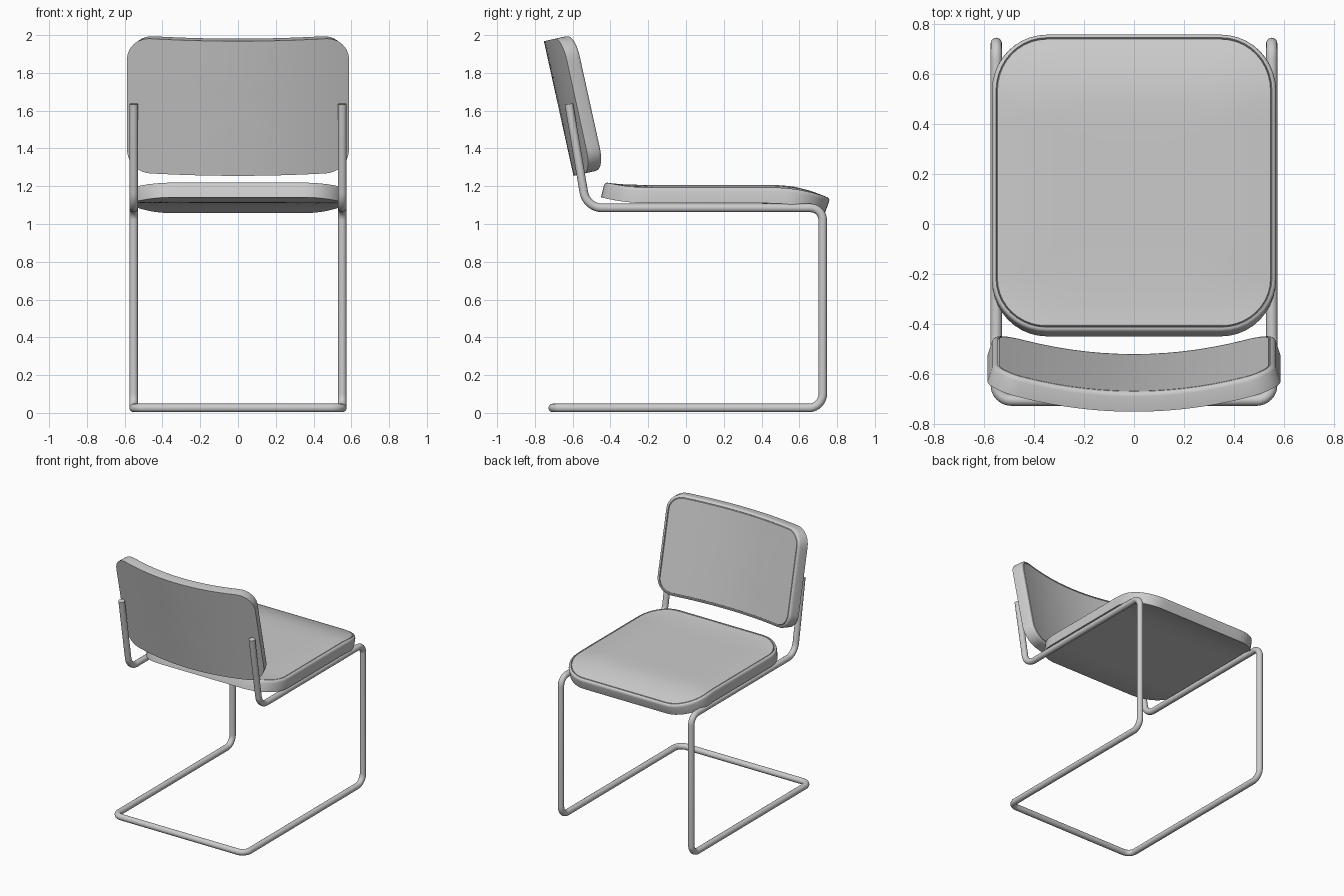
import bpy, bmesh, math
from mathutils import Vector

if "Cube" in bpy.data.objects:
    bpy.data.objects.remove(bpy.data.objects["Cube"])

TILT = math.radians(12.4)


def finish(obj, angle=35):
    bpy.ops.object.select_all(action='DESELECT')
    obj.select_set(True)
    bpy.context.view_layer.objects.active = obj
    bpy.ops.object.shade_smooth_by_angle(angle=math.radians(angle))


def outline(a, b, r, arc=10, straight=14):
    """Rounded rectangle, counter-clockwise, with subdivided straight sides."""
    corners = [(a - r, b - r, 0), (r - a, b - r, 90), (r - a, r - b, 180), (a - r, r - b, 270)]
    arcs = []
    for cx, cy, start in corners:
        angs = [math.radians(start + 90 * i / arc) for i in range(arc + 1)]
        arcs.append([Vector((cx + r * math.cos(t), cy + r * math.sin(t))) for t in angs])
    pts = []
    for k in range(4):
        pts += arcs[k]
        p, q = arcs[k][-1], arcs[(k + 1) % 4][0]
        pts += [p.lerp(q, i / straight) for i in range(1, straight)]
    return pts


def pad(name, surface, a, b, r, half, crown):
    """Rounded slab with an inset panel, thickened along the normals of a bent surface."""
    def place(u, v, w):
        e = 1e-3
        du = surface(u + e, v) - surface(u - e, v)
        dv = surface(u, v + e) - surface(u, v - e)
        return surface(u, v) + du.cross(dv).normalized() * w

    # (inset, scale, height) from the underside centre round to the top centre
    scales = [0.08, 0.25, 0.42, 0.58, 0.72, 0.85, 0.94]
    rings = [(0.0, s, -half) for s in scales]
    rings += [(0, 1, -half), (0, 1, half - 0.018), (0.003, 1, half - 0.008),
              (0.009, 1, half - 0.002), (0.017, 1, half), (0.020, 1, half - 0.007),
              (0.023, 1, half)]
    rings += [(0.023, s, half + crown * min(1, (1 - s) * 4)) for s in reversed(scales)]

    bm = bmesh.new()
    loops = []
    for inset, s, w in rings:
        pts = outline(a - inset, b - inset, r - inset)
        loops.append([bm.verts.new(place(p.x * s, p.y * s, w)) for p in pts])
    n = len(loops[0])
    for lo, hi in zip(loops, loops[1:]):
        for i in range(n):
            j = (i + 1) % n
            bm.faces.new((lo[i], lo[j], hi[j], hi[i]))
    bm.faces.new(loops[0][::-1])
    bm.faces.new(loops[-1])
    bmesh.ops.recalc_face_normals(bm, faces=bm.faces)
    mesh = bpy.data.meshes.new(name)
    bm.to_mesh(mesh)
    bm.free()
    obj = bpy.data.objects.new(name, mesh)
    bpy.context.collection.objects.link(obj)
    finish(obj)


def fillet(points, steps=10):
    """Round each path corner given as (point, radius)."""
    out = []
    for i, (p, r) in enumerate(points):
        if r == 0:
            out.append(p)
            continue
        d0 = (points[i - 1][0] - p).normalized()
        d1 = (points[i + 1][0] - p).normalized()
        half = d0.angle(d1) / 2
        centre = p + (d0 + d1).normalized() * (r / math.sin(half))
        s = p + d0 * (r / math.tan(half)) - centre
        e = p + d1 * (r / math.tan(half)) - centre
        ang = s.angle(e)
        for k in range(steps + 1):
            t = k / steps
            out.append(centre + (s * math.sin((1 - t) * ang) + e * math.sin(t * ang)) / math.sin(ang))
    return out


# Seat: lifts slightly at the back, rolls down at the front
def seat_surface(u, v):
    y = v + 0.155
    z = 1.152 + 0.03 * (max(0, -0.2 - y) / 0.24) ** 2 - 0.055 * (max(0, y - 0.45) / 0.3) ** 2
    return Vector((u, y, z))


pad("seat", seat_surface, 0.57, 0.595, 0.22, 0.042, 0.012)


# Backrest: tilted and curved round the sitter
def back_surface(u, v):
    s, c = math.sin(TILT), math.cos(TILT)
    bend = 0.095 * (u / 0.575) ** 2
    return Vector((-u, -0.635 - v * s + bend * c, 1.62 + v * c + bend * s))


pad("backrest", back_surface, 0.575, 0.365, 0.12, 0.04, 0.0)

# Cantilever frame: one continuous bent tube, mirrored path
side = [((0.552, -0.62, 1.635), 0), ((0.552, -0.527, 1.085), 0.1), ((0.552, 0.724, 1.085), 0.065),
        ((0.552, 0.724, 0.026), 0.075), ((0.552, -0.706, 0.026), 0.06)]
path = [(Vector(p), r) for p, r in side]
path += [(Vector((-p.x, p.y, p.z)), r) for p, r in reversed(path)]
pts = fillet(path)
curve = bpy.data.curves.new("frame_path", 'CURVE')
curve.dimensions = '3D'
curve.bevel_depth = 0.0225
curve.bevel_resolution = 6
curve.use_fill_caps = True
spline = curve.splines.new('POLY')
spline.points.add(len(pts) - 1)
for sp, p in zip(spline.points, pts):
    sp.co = (*p, 1)
tube = bpy.data.objects.new("frame_path", curve)
bpy.context.collection.objects.link(tube)
bpy.context.view_layer.update()
mesh = bpy.data.meshes.new_from_object(tube.evaluated_get(bpy.context.evaluated_depsgraph_get()))
bpy.data.objects.remove(tube)
frame = bpy.data.objects.new("tube_frame", mesh)
bpy.context.collection.objects.link(frame)
finish(frame, 40)
